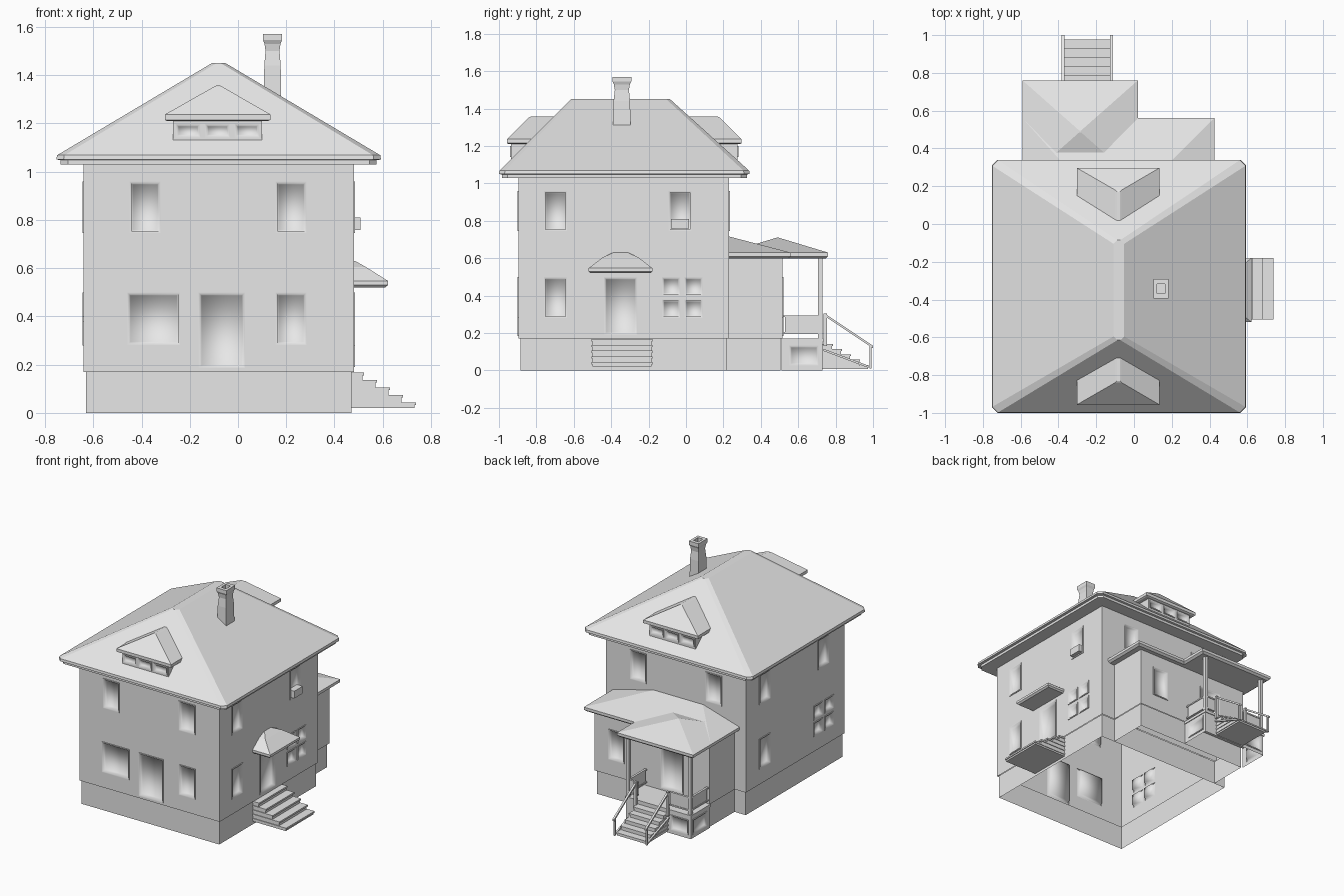
import bpy
import bmesh

if "Cube" in bpy.data.objects:
    bpy.data.objects.remove(bpy.data.objects["Cube"], do_unlink=True)

GREY = (0.8, 0.8, 0.8, 1)
grey = bpy.data.materials.new("light_grey")
grey.use_nodes = True
grey.diffuse_color = GREY
grey.node_tree.nodes["Principled BSDF"].inputs["Base Color"].default_value = GREY


def finish(name, bm):
    mesh = bpy.data.meshes.new(name)
    bm.to_mesh(mesh)
    bm.free()
    mesh.materials.append(grey)
    obj = bpy.data.objects.new(name, mesh)
    bpy.context.collection.objects.link(obj)
    return obj


def ring(z, x0, x1, y0, y1, c=0):
    """Rectangle at height z, with corners cut by c."""
    if not c:
        return [(x0, y0, z), (x1, y0, z), (x1, y1, z), (x0, y1, z)]
    return [(x0 + c, y0, z), (x1 - c, y0, z), (x1, y0 + c, z), (x1, y1 - c, z),
            (x1 - c, y1, z), (x0 + c, y1, z), (x0, y1 - c, z), (x0, y0 + c, z)]


def loft(name, rings):
    """Closed solid through a stack of rings."""
    bm = bmesh.new()
    loops = [[bm.verts.new(p) for p in r] for r in rings]
    n = len(loops[0])
    for a, b in zip(loops, loops[1:]):
        for i in range(n):
            j = (i + 1) % n
            bm.faces.new((a[i], a[j], b[j], b[i]))
    bm.faces.new(loops[0][::-1])
    bm.faces.new(loops[-1])
    bmesh.ops.recalc_face_normals(bm, faces=bm.faces)
    return finish(name, bm)


def box(name, x0, x1, y0, y1, z0, z1):
    return loft(name, [ring(z0, x0, x1, y0, y1), ring(z1, x0, x1, y0, y1)])


def beam(name, p, q, r):
    def end(c):
        return [(c[0] + a * r, c[1], c[2] + b * r)
                for a, b in ((-1, -1), (1, -1), (1, 1), (-1, 1))]
    return loft(name, [end(p), end(q)])


def shell(name, x0, x1, y0, y1, z0, z1, openings=None,
          sides=("front", "back", "left", "right"), depth=0.022):
    """Open walls; each opening (u0, u1, v0, v1) gets a rim and a sunken pane."""
    openings = openings or {}
    place = {"front": lambda u, v, d: (u, y0 - d, v),
             "back": lambda u, v, d: (u, y1 + d, v),
             "left": lambda u, v, d: (x0 - d, u, v),
             "right": lambda u, v, d: (x1 + d, u, v)}
    bm = bmesh.new()
    for side in sides:
        holes = openings.get(side, [])
        put = place[side]
        flip = side in ("back", "left")
        lo, hi = (x0, x1) if side in ("front", "back") else (y0, y1)

        def face(vs, smooth=False):
            f = bm.faces.new(vs[::-1] if flip else vs)
            f.smooth = smooth

        us = sorted({lo, hi, *[e for h in holes for e in h[:2]]})
        vs = sorted({z0, z1, *[e for h in holes for e in h[2:]]})
        grid = {(u, v): bm.verts.new(put(u, v, 0)) for u in us for v in vs}
        for ua, ub in zip(us, us[1:]):
            for va, vb in zip(vs, vs[1:]):
                um, vm = (ua + ub) / 2, (va + vb) / 2
                if any(h[0] < um < h[1] and h[2] < vm < h[3] for h in holes):
                    continue
                face([grid[ua, va], grid[ub, va], grid[ub, vb], grid[ua, vb]])
        for a, b, c, d in holes:
            loops = []
            for inset, out in ((0, 0), (0, 0.005), (0.008, 0.005), (0.014, -depth)):
                loops.append([bm.verts.new(put(u, v, out)) for u, v in
                              ((a + inset, c + inset), (b - inset, c + inset),
                               (b - inset, d - inset), (a + inset, d - inset))])
            for k, (p, q) in enumerate(zip(loops, loops[1:])):
                for i in range(4):
                    j = (i + 1) % 4
                    face([p[i], p[j], q[j], q[i]], k > 0)
            face(loops[-1], True)
    loose = [v for v in bm.verts if not v.link_faces]
    bmesh.ops.delete(bm, geom=loose, context="VERTS")
    return finish(name, bm)


def four_pane(a, b, c, d, bar=0.01):
    u, v = (a + b) / 2, (c + d) / 2
    return [(p, q, r, s) for p, q in ((a, u - bar), (u + bar, b))
            for r, s in ((c, v - bar), (v + bar, d))]


# Main house
LOW, HIGH = (0.28, 0.5), (0.745, 0.96)
shell("house_walls", -0.64, 0.48, -0.895, 0.23, 0.17, 1.04, {
    "front": [(-0.46, -0.24, *LOW), (-0.165, 0.03, 0.185, 0.5), (0.155, 0.285, *LOW),
              (-0.45, -0.32, *HIGH), (0.155, 0.285, *HIGH)],
    "right": [(-0.76, -0.635, *LOW), (-0.44, -0.26, 0.19, 0.5),
              *four_pane(-0.13, 0.09, *LOW),
              (-0.76, -0.635, *HIGH), (-0.095, 0.03, *HIGH)],
    "left": [(-0.05, 0.08, *LOW), *four_pane(-0.77, -0.54, *LOW),
             (-0.05, 0.08, *HIGH), (-0.72, -0.59, *HIGH)],
    "back": [(-0.45, -0.32, *HIGH), (0.155, 0.285, *HIGH)]})
shell("foundation", -0.63, 0.47, -0.885, 0.218, 0, 0.175)

# Hipped roof with softened hips and a stepped eave
loft("main_roof", [ring(1.03, -0.735, 0.575, -0.985, 0.325, 0.03),
                   ring(1.048, -0.735, 0.575, -0.985, 0.325, 0.03),
                   ring(1.05, -0.753, 0.593, -1.0, 0.34, 0.03),
                   ring(1.068, -0.75, 0.59, -0.998, 0.338, 0.03),
                   ring(1.45, -0.108, -0.052, -0.615, -0.085, 0.02)])

# Matching dormers on the front and back slopes
MID = -0.33
for label, s in (("front", -1), ("back", 1)):
    def span(near, far):
        return sorted((MID + s * near, MID + s * far))
    shell(label + "_dormer_walls", -0.27, 0.1, *span(0.35, 0.605), 1.1, 1.22,
          {label: [(x, x + 0.105, 1.14, 1.2) for x in (-0.26, -0.138, -0.015)]},
          depth=0.012)
    loft(label + "_dormer_roof",
         [ring(1.21, -0.295, 0.125, *span(0.4, 0.618)),
          ring(1.215, -0.303, 0.135, *span(0.4, 0.627)),
          ring(1.237, -0.303, 0.135, *span(0.4, 0.627)),
          ring(1.352, -0.1, -0.065, *span(0.34, 0.51)),
          ring(1.357, -0.09, -0.075, *span(0.34, 0.5))])

# Chimney with a flared, hollow cap
cx, cy = 0.143, -0.343
loft("chimney", [ring(z, cx - w, cx + w, cy - w * 1.3, cy + w * 1.3) for z, w in
                 ((1.28, 0.036), (1.44, 0.034), (1.5, 0.029), (1.53, 0.033),
                  (1.545, 0.039), (1.57, 0.039), (1.57, 0.02), (1.5, 0.02))])

# Side entrance: awning, steps and window cooler
loft("side_awning", [ring(0.52, 0.47, 0.61, -0.51, -0.19),
                     ring(0.53, 0.47, 0.622, -0.52, -0.18),
                     ring(0.547, 0.47, 0.622, -0.52, -0.18),
                     ring(0.605, 0.47, 0.53, -0.445, -0.255),
                     ring(0.63, 0.47, 0.485, -0.39, -0.31)])
box("window_cooler", 0.46, 0.507, -0.08, 0.015, 0.758, 0.81)
for i in range(5):
    x, z = 0.522 + 0.054 * i, 0.168 - 0.031 * i
    box("side_step", 0.46, x - 0.006, -0.5, -0.185, 0.02, z - 0.01)
    box("side_tread", 0.46, x, -0.505, -0.18, z - 0.012, z)

# Rear annex
shell("annex_walls", -0.55, 0.37, 0.225, 0.515, 0.17, 0.61,
      {"back": [(0.13, 0.26, *LOW), (-0.34, -0.16, 0.185, 0.5)]},
      sides=("back", "left", "right"))
shell("annex_foundation", -0.54, 0.36, 0.215, 0.505, 0, 0.175,
      sides=("back", "left", "right"))

# Rear porch roof: a hip over the porch joined to a lean-to over the annex
loft("porch_roof", [ring(0.598, -0.575, 0.005, 0.22, 0.745),
                    ring(0.61, -0.59, 0.02, 0.22, 0.76),
                    ring(0.63, -0.59, 0.02, 0.22, 0.76),
                    ring(0.71, -0.29, -0.28, 0.485, 0.495)])
loft("annex_roof", [ring(0.598, -0.575, 0.41, 0.22, 0.545),
                    ring(0.61, -0.59, 0.425, 0.22, 0.56),
                    ring(0.63, -0.59, 0.425, 0.22, 0.56),
                    ring(0.715, -0.3, 0.1, 0.22, 0.235)])

# Porch deck, panelled base, posts and railings
box("porch_deck", -0.555, -0.025, 0.51, 0.735, 0.152, 0.172)
side_panel = [(0.55, 0.71, 0.025, 0.135)]
shell("porch_base", -0.55, -0.03, 0.51, 0.73, 0.0, 0.155,
      {"left": side_panel, "right": side_panel,
       "back": [(-0.53, -0.39, 0.025, 0.135)]},
      sides=("back", "left", "right"), depth=0.01)
for x in (-0.537, -0.043):
    box("porch_post", x - 0.012, x + 0.012, 0.705, 0.729, 0.17, 0.605)
    box("side_rail_panel", x - 0.004, x + 0.004, 0.53, 0.71, 0.2, 0.285)
    for z in (0.195, 0.285):
        box("side_rail", x - 0.008, x + 0.008, 0.52, 0.71, z, z + 0.01)
for x0, x1 in ((-0.537, -0.375), (-0.12, -0.043)):
    box("back_rail_panel", x0, x1, 0.713, 0.721, 0.2, 0.285)
    for z in (0.195, 0.285):
        box("back_rail", x0, x1, 0.709, 0.725, z, z + 0.01)

# Rear steps with sloping handrails
for i in range(5):
    y, z = 0.785 + 0.048 * i, 0.142 - 0.028 * i
    box("back_step", -0.365, -0.13, 0.725, y - 0.005, 0.008, z - 0.008)
    box("back_tread", -0.37, -0.125, 0.725, y, z - 0.01, z)
for x in (-0.376, -0.119):
    box("newel_post", x - 0.009, x + 0.009, 0.736, 0.754, 0.13, 0.305)
    box("end_post", x - 0.006, x + 0.006, 0.98, 0.992, 0.01, 0.135)
    beam("handrail", (x, 0.745, 0.295), (x, 1.0, 0.125), 0.007)
    beam("step_stringer", (x, 0.735, 0.11), (x, 0.975, 0.02), 0.006)
